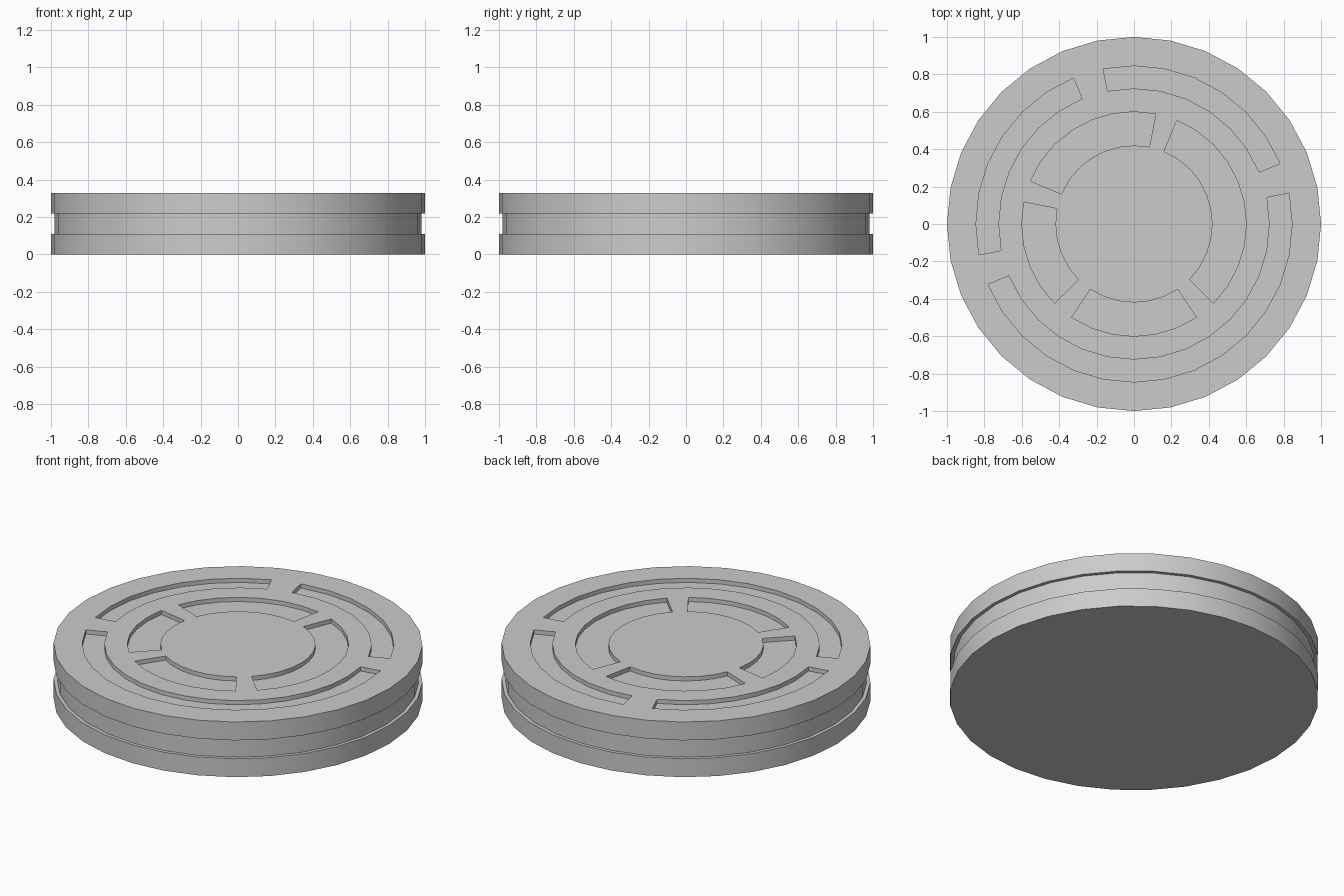
import bpy, bmesh, math

if "Cube" in bpy.data.objects:
    bpy.data.objects.remove(bpy.data.objects["Cube"])

N = 32
STEP = 360 / N
DEPTH = 0.025
# Rings of the body from bottom rim to top centre: (radius, height)
PROFILE = [(1, 0), (1, 0.11), (0.98, 0.11), (0.98, 0.22), (1, 0.22), (1, 0.33),
           (0.845, 0.33), (0.725, 0.33), (0.60, 0.33), (0.42, 0.33)]
# Groove arcs: outer-ring index in PROFILE -> (start, end) in 11.25 degree steps
GROOVES = {6: [(2, 9), (10, 17), (18, 33)],
           8: [(7, 14), (15, 20), (21, 27), (28, 38)]}


def ring(bm, radius, z):
    return [bm.verts.new((radius * math.cos(math.radians(i * STEP)),
                          radius * math.sin(math.radians(i * STEP)), z))
            for i in range(N)]


bm = bmesh.new()
rings = [ring(bm, r, z) for r, z in PROFILE]

# Disc body with waist channel and flat top bands
bands = []
for a, b in zip(rings, rings[1:]):
    bands.append([bm.faces.new((a[i], a[(i + 1) % N], b[(i + 1) % N], b[i]))
                  for i in range(N)])
bm.faces.new(rings[-1])
bm.faces.new(rings[0][::-1])

# Sink the arc-shaped grooves into the top
# (bands[k] lies between ring k and ring k + 1)
for k, arcs in GROOVES.items():
    for start, end in arcs:
        faces = [bands[k][i % N] for i in range(start, end)]
        out = bmesh.ops.extrude_face_region(bm, geom=faces)["geom"]
        bmesh.ops.delete(bm, geom=[f for f in faces if f.is_valid], context="FACES_ONLY")
        bmesh.ops.translate(bm, vec=(0, 0, -DEPTH),
                            verts=[v for v in out if isinstance(v, bmesh.types.BMVert)])

# Tidy and merge the coplanar faces of the top and the groove floors
bmesh.ops.recalc_face_normals(bm, faces=bm.faces[:])
mesh = bpy.data.meshes.new("grooved_disc")
bm.to_mesh(mesh)
bm.free()
disc = bpy.data.objects.new("grooved_disc", mesh)
bpy.context.collection.objects.link(disc)
bpy.context.view_layer.objects.active = disc
disc.select_set(True)
bpy.ops.object.shade_smooth_by_angle(angle=math.radians(30))
